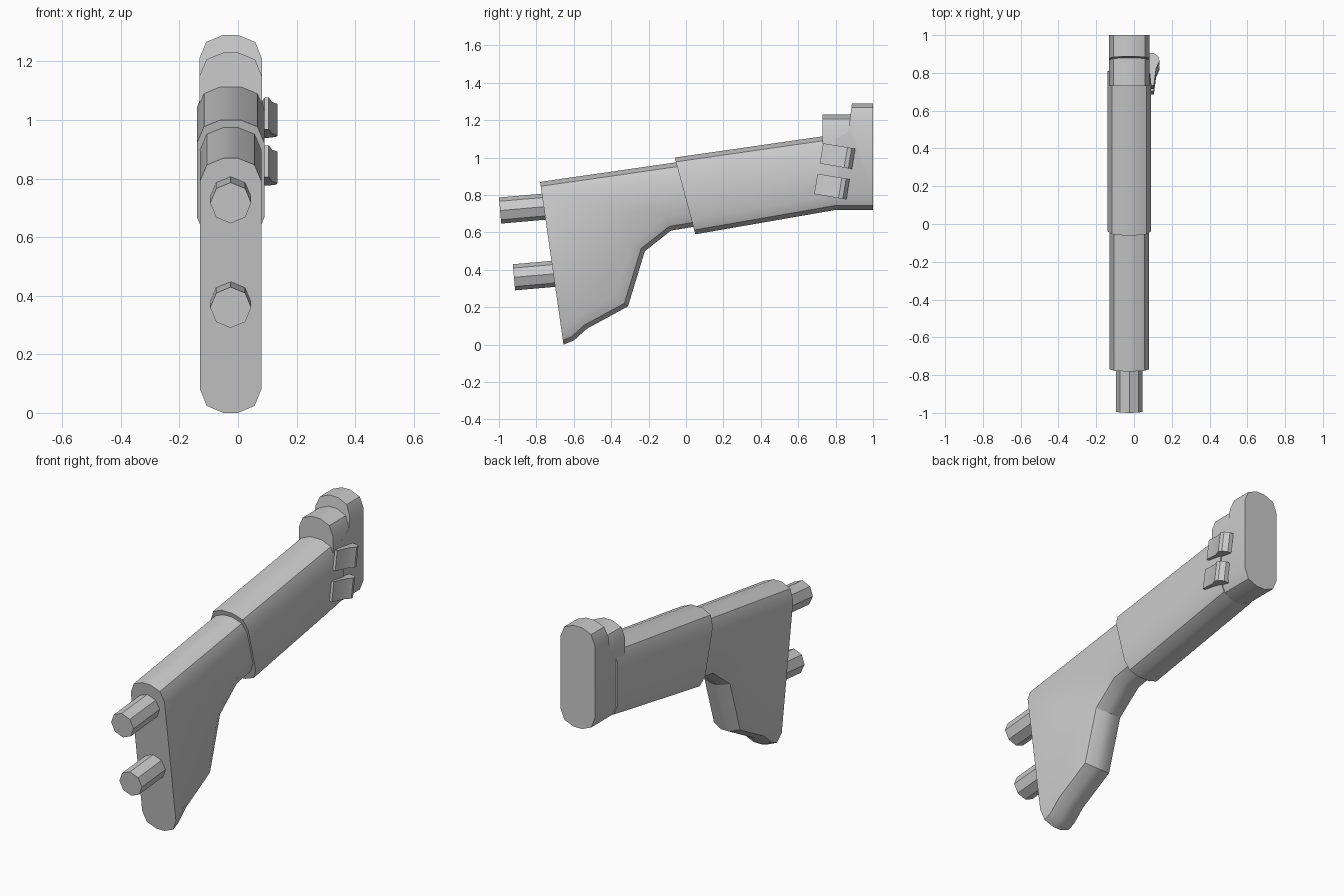
import bpy, bmesh, math
from mathutils import Matrix, Vector

if "Cube" in bpy.data.objects:
    bpy.data.objects.remove(bpy.data.objects["Cube"])

CX = -0.025  # centre plane of the body


def finish(bm, name, smooth=True):
    bmesh.ops.recalc_face_normals(bm, faces=bm.faces)
    me = bpy.data.meshes.new(name)
    bm.to_mesh(me)
    bm.free()
    ob = bpy.data.objects.new(name, me)
    bpy.context.collection.objects.link(ob)
    if smooth:
        bpy.ops.object.select_all(action='DESELECT')
        ob.select_set(True)
        bpy.context.view_layer.objects.active = ob
        bpy.ops.object.shade_smooth_by_angle(angle=math.radians(30))
    return ob


def prism(points, direction):
    """Extrude a closed loop of 3D points along a direction."""
    bm = bmesh.new()
    face = bm.faces.new([bm.verts.new(p) for p in points])
    ext = bmesh.ops.extrude_face_region(bm, geom=[face], use_keep_orig=True)
    moved = [v for v in ext['geom'] if isinstance(v, bmesh.types.BMVert)]
    bmesh.ops.translate(bm, verts=moved, vec=direction)
    bmesh.ops.recalc_face_normals(bm, faces=bm.faces)
    return bm


def slab(name, profile, half, caps, radius=0.08):
    """Side profile (y, z) with rounded long edges; caps = profile edges left flat."""
    bm = prism([(CX - half, y, z) for y, z in profile], (2 * half, 0, 0))
    n = len(profile)
    flat = [(Vector(profile[i]) + Vector(profile[(i + 1) % n])) / 2 for i in caps]
    edges = []
    for e in bm.edges:
        a, b = (v.co for v in e.verts)
        mid = (a + b) / 2
        if abs(a.x - b.x) < 1e-5 and all((mid.yz - f).length > 1e-4 for f in flat):
            edges.append(e)
    bmesh.ops.bevel(bm, geom=edges, offset=radius, offset_type='OFFSET', segments=2,
                    profile=0.5, affect='EDGES', clamp_overlap=False)
    return finish(bm, name)


# Flared rear body
slab("flared_body",
     [(-0.655, 0.0), (-0.6, 0.022), (-0.53, 0.085), (-0.31, 0.205), (-0.22, 0.5),
      (-0.08, 0.61), (0.1, 0.64), (0.02, 0.985), (-0.78, 0.87)],
     0.105, caps=[6, 8])

# Wider sleeve over the neck
slab("sleeve", [(0.05, 0.59), (0.81, 0.722), (0.81, 1.125), (-0.06, 1.0)],
     0.115, caps=[1, 3])

# End plate and the lower step in front of it
slab("end_plate",
     [(0.80, 0.72), (1.0, 0.72), (1.0, 1.29), (0.887, 1.29), (0.868, 1.14), (0.80, 1.1)],
     0.107, caps=[1, 3, 4, 5])
slab("end_step", [(0.73, 0.78), (0.88, 0.78), (0.88, 1.23), (0.73, 1.23)],
     0.1065, caps=[1, 3])

# Octagonal pegs, tilted with the body
tilt = math.radians(5)
for name, y, z in (("upper_peg", -0.994, 0.717), ("lower_peg", -0.92, 0.36)):
    bm = bmesh.new()
    length = 0.32
    bmesh.ops.create_cone(bm, cap_ends=True, segments=8, radius1=0.07, radius2=0.07, depth=length)
    axis = Vector((0, math.cos(tilt), math.sin(tilt)))
    centre = Vector((CX, y, z)) + axis * length / 2
    bm.transform(Matrix.Translation(centre) @ Matrix.Rotation(tilt - math.pi / 2, 4, 'X'))
    finish(bm, name, smooth=False)

# Two side clips: knuckle with a thin arm
clip = [(0.06, 0.087), (0.105, 0.087), (0.13, 0.068), (0.135, 0.045), (0.117, 0.005),
        (0.105, -0.087), (0.09, -0.087), (0.083, -0.02), (0.06, 0.0)]
for name, y, z in (("upper_clip", 0.81, 1.008), ("lower_clip", 0.78, 0.845)):
    bm = prism([(x, v, -0.055) for x, v in clip], (0, 0, 0.11))
    bm.transform(Matrix.Translation((0, y, z)) @ Matrix.Rotation(math.radians(-9.5), 4, 'X'))
    finish(bm, name)
